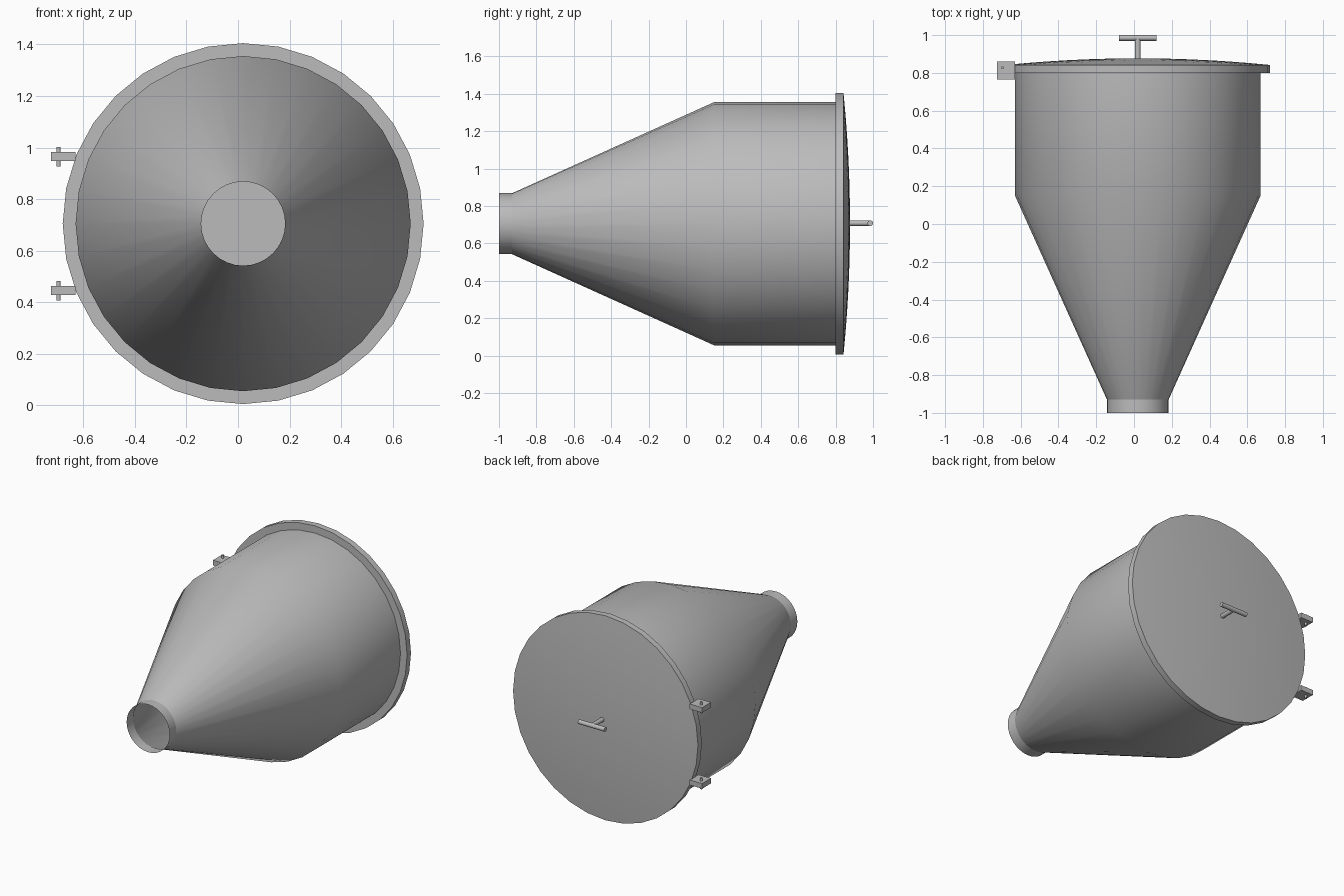
import bpy, math
from mathutils import Vector

cube = bpy.data.objects.get("Cube")
if cube:
    bpy.data.objects.remove(cube, do_unlink=True)

CX, CZ = 0.02, 0.705   # axis of the hopper, running along y
SIDES = 32

metal = bpy.data.materials.new("grey metal")
metal.use_nodes = True
GREY = (0.5, 0.5, 0.5, 1)
metal.diffuse_color = GREY
metal.node_tree.nodes["Principled BSDF"].inputs["Base Color"].default_value = GREY


def finish(obj, name):
    obj.name = name
    obj.data.materials.clear()
    obj.data.materials.append(metal)
    bpy.ops.object.select_all(action='DESELECT')
    obj.select_set(True)
    bpy.context.view_layer.objects.active = obj
    bpy.ops.object.shade_smooth_by_angle(angle=math.radians(30))
    return obj


def lathe(name, profile):
    """Revolve (radius, y) points around the hopper axis; radius 0 closes to a point."""
    verts, faces, rings = [], [], []
    for r, y in profile:
        n = SIDES if r else 1
        rings.append(range(len(verts), len(verts) + n))
        for i in range(n):
            a = math.tau * i / SIDES
            verts.append((CX + r * math.cos(a), y, CZ + r * math.sin(a)))
    for lo, hi in zip(rings, rings[1:]):
        for i in range(SIDES):
            j = (i + 1) % SIDES
            quad = [lo[i % len(lo)], hi[i % len(hi)], hi[j % len(hi)], lo[j % len(lo)]]
            faces.append(list(dict.fromkeys(quad)))
    mesh = bpy.data.meshes.new(name)
    mesh.from_pydata(verts, [], faces)
    obj = bpy.data.objects.new(name, mesh)
    bpy.context.collection.objects.link(obj)
    return finish(obj, name)


def rod(name, start, end, radius, sides=16):
    start, end = Vector(start), Vector(end)
    axis = end - start
    bpy.ops.mesh.primitive_cylinder_add(
        vertices=sides, radius=radius, depth=axis.length, location=(start + end) / 2,
        rotation=axis.to_track_quat('Z', 'Y').to_euler())
    return finish(bpy.context.object, name)


def box(name, center, size):
    bpy.ops.mesh.primitive_cube_add(size=1, location=center)
    obj = bpy.context.object
    obj.scale = size
    bpy.ops.object.transform_apply(location=False, rotation=False, scale=True)
    return finish(obj, name)


# Open outlet neck, then cone and barrel as one smooth shell
lathe("outlet_neck", [(0.163, -1.0), (0.163, -0.93)])
lathe("hopper_shell", [(0.163, -0.93), (0.65, 0.15), (0.65, 0.80)])

# Lid: flat underside, short rim, shallow dome
RIM, DOME_Y, DOME_H, STEPS = 0.70, 0.842, 0.035, 8
dome = [(RIM * (1 - k / STEPS), DOME_Y + DOME_H * (1 - (1 - k / STEPS) ** 2))
        for k in range(STEPS + 1)]
lathe("lid", [(0, 0.80), (RIM, 0.80)] + dome)

# T-shaped lid handle
rod("handle_stem", (CX, 0.87, CZ + 0.003), (CX, 0.985, CZ + 0.003), 0.015)
rod("handle_bar", (CX - 0.1, 0.985, CZ + 0.003), (CX + 0.1, 0.985, CZ + 0.003), 0.015)

# Hinge lugs with pins on the right side
for label, side in (("upper", 1), ("lower", -1)):
    z = CZ + side * 0.26
    box(label + "_hinge_lug", (-0.678, 0.813, z), (0.094, 0.096, 0.035))
    rod(label + "_hinge_pin", (-0.696, 0.828, z - 0.038), (-0.696, 0.828, z + 0.038), 0.008)
